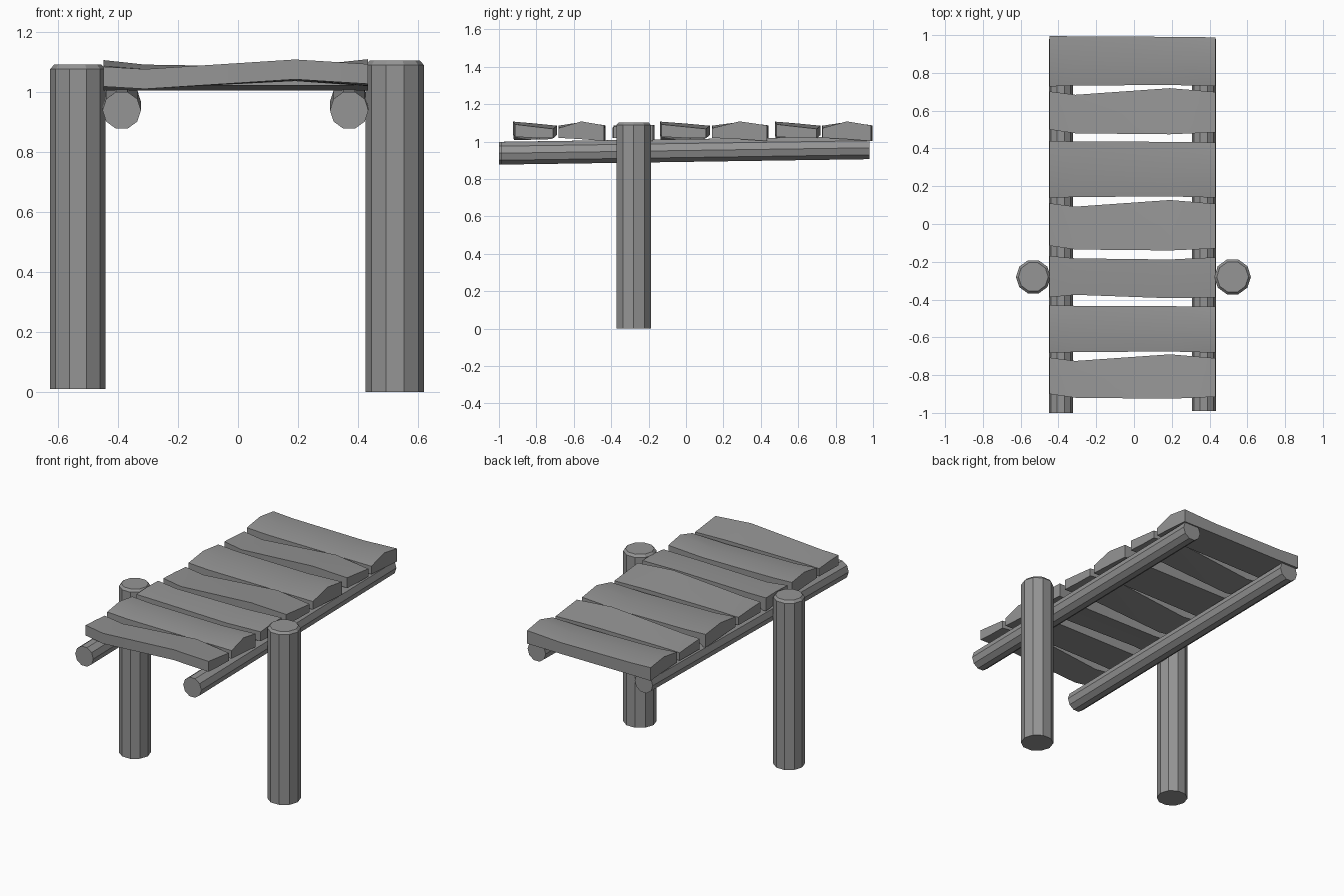
import bpy, bmesh
from math import radians
from mathutils import Vector, Matrix

if "Cube" in bpy.data.objects:
    bpy.data.objects.remove(bpy.data.objects["Cube"])

# Dark grey timber
timber = bpy.data.materials.new("timber")
timber.diffuse_color = (0.3, 0.3, 0.3, 1)
timber.use_nodes = True
timber.node_tree.nodes["Principled BSDF"].inputs["Base Color"].default_value = timber.diffuse_color


def finish(bm, name):
    bmesh.ops.recalc_face_normals(bm, faces=bm.faces)
    me = bpy.data.meshes.new(name)
    bm.to_mesh(me)
    bm.free()
    me.materials.append(timber)
    ob = bpy.data.objects.new(name, me)
    bpy.context.collection.objects.link(ob)
    return ob


def loft(name, rings):
    """Capped skin through a list of closed rings."""
    bm = bmesh.new()
    vs = [[bm.verts.new(p) for p in r] for r in rings]
    n = len(vs[0])
    for a, b in zip(vs, vs[1:]):
        for i in range(n):
            j = (i + 1) % n
            bm.faces.new((a[i], a[j], b[j], b[i]))
    bm.faces.new(vs[0])
    bm.faces.new(vs[-1])
    return finish(bm, name)


def ring(c, r, axis):
    """Ten-sided ring, first corner on the x axis, facing 'Y' or 'Z'."""
    return [Vector(c) + Matrix.Rotation(radians(36 * i), 3, axis) @ Vector((r, 0, 0))
            for i in range(10)]


# Upright posts with chamfered tops
for name, x, y, r, z0, z1 in (("left_post", -0.533, -0.28, 0.092, 0.01, 1.09),
                              ("right_post", 0.522, -0.28, 0.097, 0.0, 1.103)):
    loft(name, [ring((x, y, z0), r, 'Z'),
                ring((x, y, z1 - 0.015), r, 'Z'),
                ring((x, y, z1), r - 0.013, 'Z')])

# Round rails under the deck, rising slightly to the back
for name, x, y0 in (("left_rail", -0.387, -1.0), ("right_rail", 0.37, -0.99)):
    loft(name, [ring((x, y0, 0.938), 0.064, 'Y'),
                ring((x, 0.98, 0.967), 0.064, 'Y')])

# Deck planks: cross-section at four stations across the width
XS = (-0.447, -0.31, 0.19, 0.432)
STYLES = {
    # front edge offsets, back edge offsets, top z at front / middle / back
    "wavy": ((0.02, 0, -0.005, 0.005), (0, -0.018, 0.017, -0.003),
             (1.083, 1.075, 1.107, 1.092), (1.078, 1.07, 1.097, 1.08),
             (1.07, 1.063, 1.085, 1.068)),
    "reversed": ((-0.005, 0.008, -0.01, -0.005), (0.013, 0, -0.006, 0.006),
                 (1.085, 1.075, 1.075, 1.08), (1.09, 1.078, 1.085, 1.09),
                 (1.088, 1.08, 1.085, 1.09)),
    "peaked": ((-0.005, 0, 0.003, -0.003), (0.003, 0, -0.002, -0.005),
               (1.085, 1.075, 1.07, 1.072), (1.105, 1.09, 1.082, 1.108),
               (1.087, 1.08, 1.075, 1.087)),
}
PLANKS = (("wavy", -0.92, -0.707), ("peaked", -0.678, -0.433),
          ("reversed", -0.383, -0.182), ("wavy", -0.135, 0.11),
          ("peaked", 0.143, 0.437), ("wavy", 0.48, 0.702),
          ("peaked", 0.733, 0.993))
for k, (style, y0, y1) in enumerate(PLANKS):
    f, b, zf, zm, zb = STYLES[style]
    rings = []
    for i, x in enumerate(XS):
        ya, yb = y0 + f[i], y1 + b[i]
        ym = (ya + yb) / 2
        # underside follows the top on the wavy planks
        if style == "wavy":
            lo = (zf[i] - 0.066, zm[i] - 0.06, zb[i] - 0.05)
        else:
            lo = (1.02, 1.013, 1.003)
        rings.append([(x, ya, lo[0]), (x, ym, lo[1]), (x, yb, lo[2]),
                      (x, yb, zb[i]), (x, ym, zm[i]), (x, ya, zf[i])])
    ob = loft(f"deck_plank_{k + 1}", rings)
    # soft shading across the worn tops, crisp edges
    bpy.ops.object.select_all(action='DESELECT')
    ob.select_set(True)
    bpy.context.view_layer.objects.active = ob
    bpy.ops.object.shade_smooth_by_angle(angle=radians(40))
